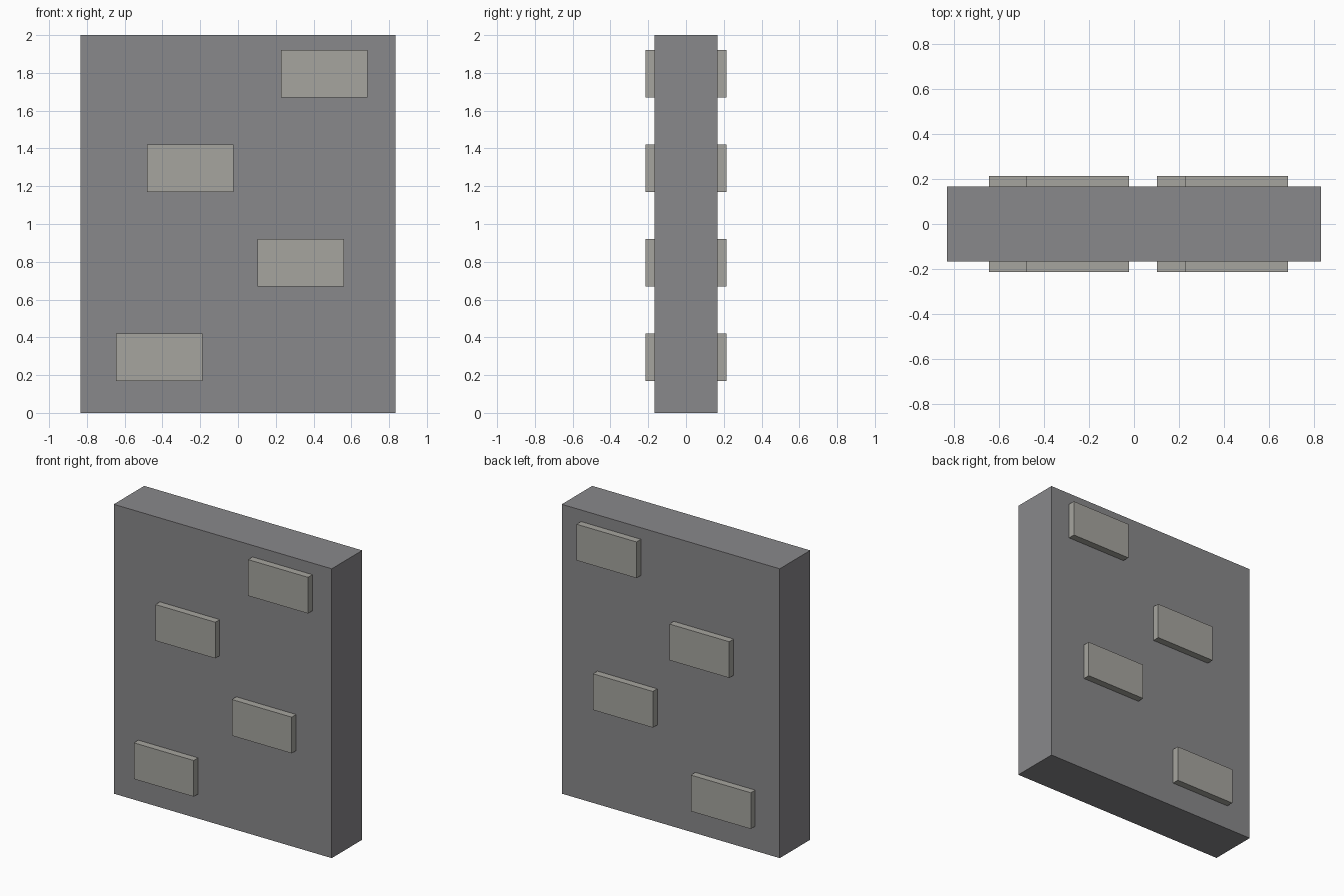
import bpy

if "Cube" in bpy.data.objects:
    bpy.data.objects.remove(bpy.data.objects["Cube"])

def material(name, color):
    mat = bpy.data.materials.new(name)
    mat.diffuse_color = color
    mat.use_nodes = True
    mat.node_tree.nodes["Principled BSDF"].inputs["Base Color"].default_value = mat.diffuse_color
    return mat

def box(name, center, size, mat):
    bpy.ops.mesh.primitive_cube_add(size=1, location=center)
    obj = bpy.context.object
    obj.name = name
    obj.scale = size
    bpy.ops.object.transform_apply(location=False, rotation=False, scale=True)
    obj.data.materials.append(mat)
    return obj

dark = material("dark_stone", (0.25, 0.247, 0.257, 1))
light = material("light_stone", (0.38, 0.375, 0.345, 1))

# Main wall slab
box("wall", (0, 0, 1), (1.667, 0.333, 2), dark)

# Raised bricks, running through the wall and standing proud on both faces
for i, x in enumerate((-0.417, 0.332, -0.252, 0.457)):
    box(f"brick_{i + 1}", (x, 0, 0.295 + 0.5 * i), (0.458, 0.43, 0.25), light)
